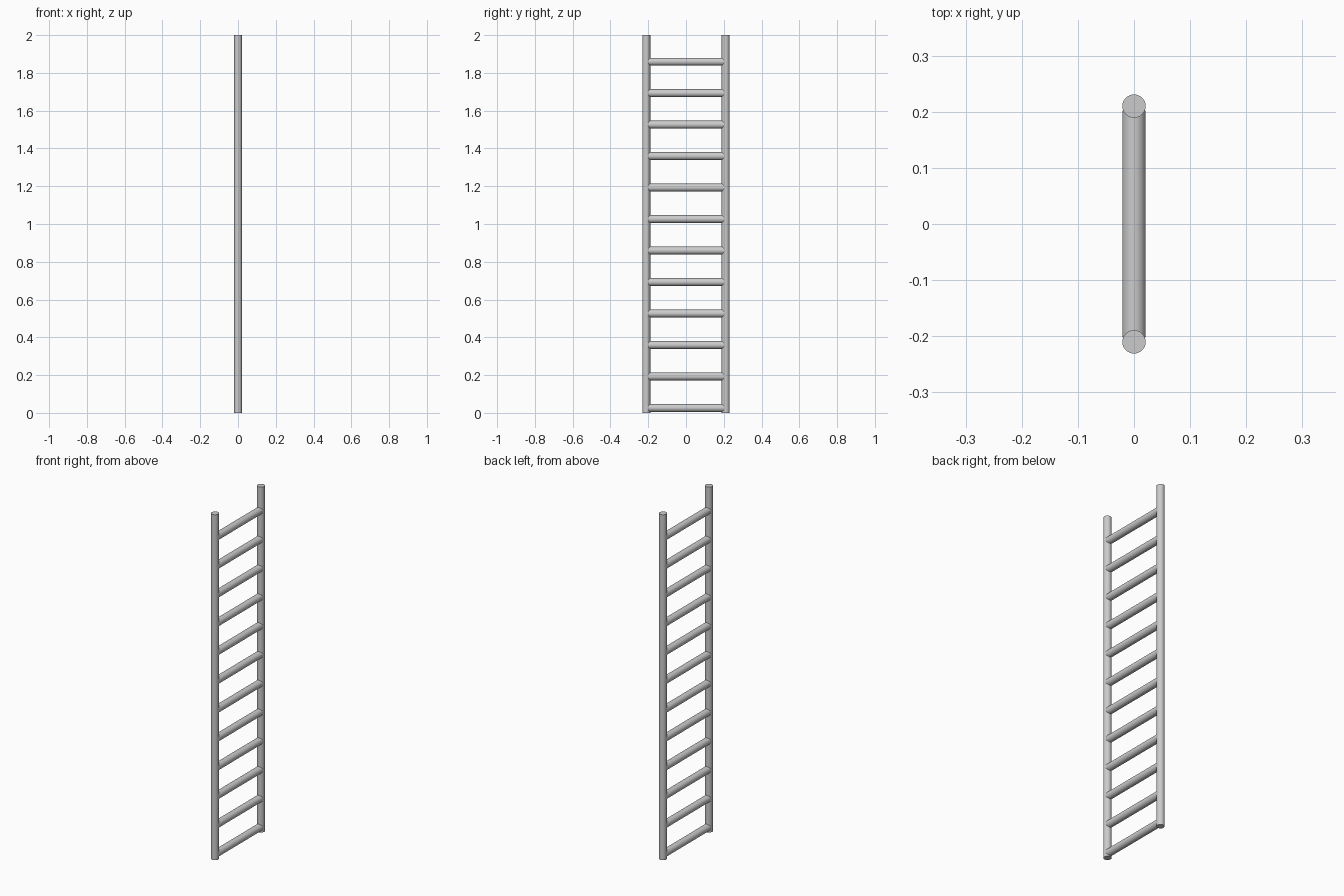
import bpy
import math

if "Cube" in bpy.data.objects:
    bpy.data.objects.remove(bpy.data.objects["Cube"])

RADIUS = 0.0208
RAIL_Y = 0.21
RUNG_COUNT = 12
RUNG_STEP = 1 / 6


def rod(name, length, location, rotation=(0, 0, 0)):
    bpy.ops.mesh.primitive_cylinder_add(
        vertices=32, radius=RADIUS, depth=length,
        location=location, rotation=rotation)
    obj = bpy.context.object
    obj.name = name
    bpy.ops.object.shade_smooth_by_angle(angle=math.radians(40))
    return obj


# Two upright side rails
for side, sign in (("left", -1), ("right", 1)):
    rod(f"{side}_rail", 2.0, (0, sign * RAIL_Y, 1.0))

# Evenly spaced rungs, their ends set into the rails
for i in range(RUNG_COUNT):
    rod(f"rung_{i + 1}", 0.405, (0, 0, 0.026 + i * RUNG_STEP),
        (math.pi / 2, 0, 0))
